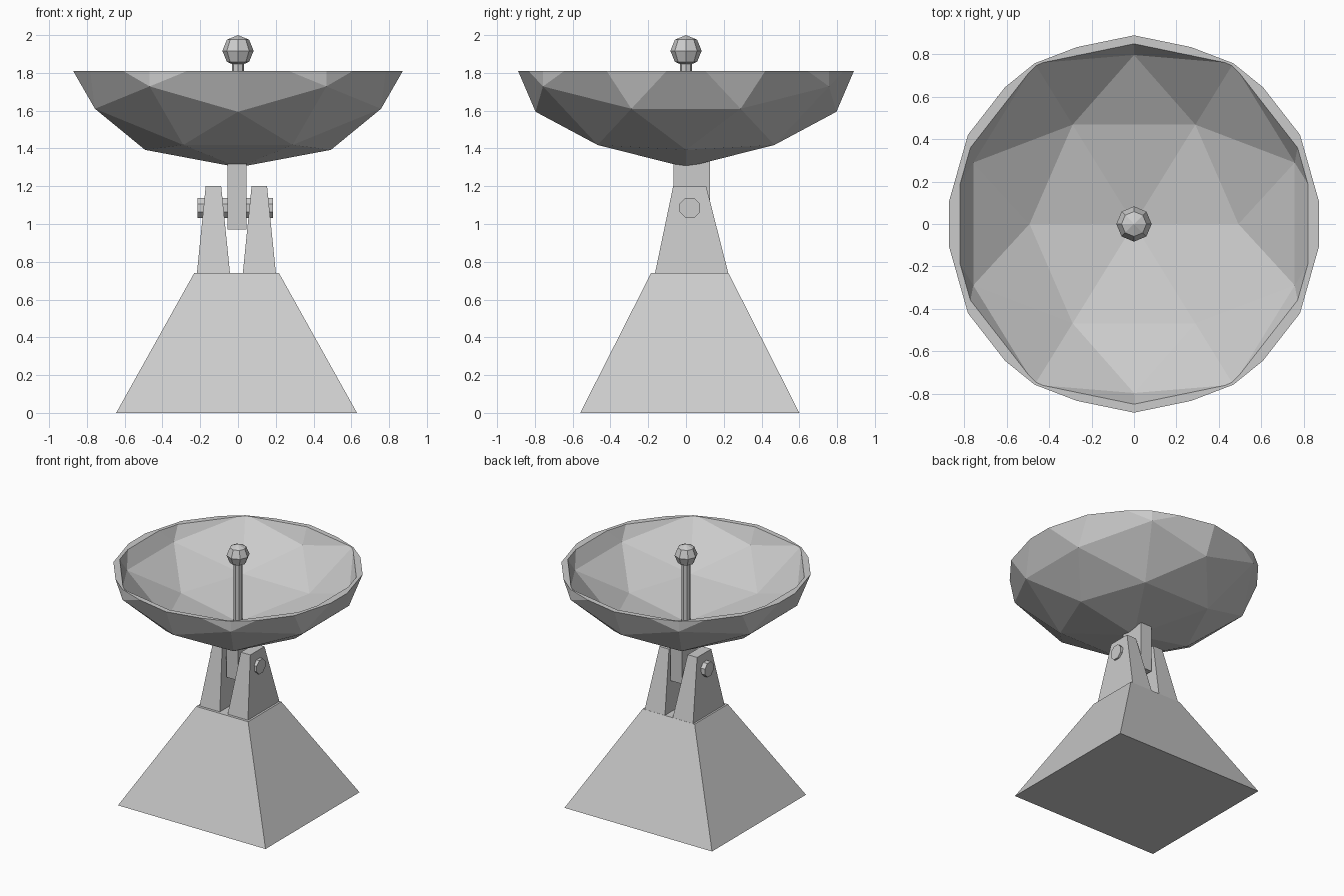
import bpy, bmesh, math
from itertools import combinations
from mathutils import Vector, Matrix

if "Cube" in bpy.data.objects:
    bpy.data.objects.remove(bpy.data.objects["Cube"])


def finish(name, bm):
    bmesh.ops.recalc_face_normals(bm, faces=bm.faces)
    mesh = bpy.data.meshes.new(name)
    bm.to_mesh(mesh)
    bm.free()
    obj = bpy.data.objects.new(name, mesh)
    bpy.context.collection.objects.link(obj)
    return obj


def frustum(name, bottom, top, z0, z1):
    """Tapered block; bottom and top are (x0, x1, y0, y1)."""
    bm = bmesh.new()
    for (x0, x1, y0, y1), z in ((bottom, z0), (top, z1)):
        for x in (x0, x1):
            for y in (y0, y1):
                bm.verts.new((x, y, z))
    bmesh.ops.convex_hull(bm, input=bm.verts)
    bmesh.ops.dissolve_limit(bm, angle_limit=0.01, verts=bm.verts, edges=bm.edges)
    return finish(name, bm)


def rod(name, radius, length, matrix):
    bm = bmesh.new()
    bmesh.ops.create_cone(bm, cap_ends=True, segments=8, radius1=radius,
                          radius2=radius, depth=length, matrix=matrix)
    return finish(name, bm)


def geodesic(centre_z, radius, height):
    """80-face geodesic ball with an edge midpoint at the pole."""
    phi = (1 + 5 ** 0.5) / 2
    corners = []
    for a in (-1, 1):
        for b in (-phi, phi):
            corners += [Vector((a, 0, b)), Vector((0, b, a)), Vector((b, a, 0))]
    mids = [p + q for p, q in combinations(corners, 2) if (p - q).length < 2.1]
    bm = bmesh.new()
    for p in corners + mids:
        n = p.normalized()
        bm.verts.new((n.x * radius, n.y * radius, centre_z + n.z * height))
    bmesh.ops.convex_hull(bm, input=bm.verts)
    return bm


# Pedestal and the two yoke arms
frustum("pedestal", (-0.645, 0.63, -0.56, 0.60), (-0.232, 0.217, -0.185, 0.225), 0, 0.74)
for side, x in (("left", -0.13), ("right", 0.113)):
    frustum(side + "_yoke_arm", (x - 0.088, x + 0.088, -0.165, 0.225),
            (x - 0.041, x + 0.041, -0.068, 0.107), 0.735, 1.20)

# Pivot pin and dish neck
rod("pivot_pin", 0.058, 0.40, Matrix.Translation((-0.015, 0.02, 1.085))
    @ Matrix.Rotation(math.pi / 2, 4, 'Y') @ Matrix.Rotation(math.pi / 8, 4, 'Z'))
neck = (-0.055, 0.045, -0.065, 0.128)
frustum("dish_neck", neck, neck, 0.97, 1.35)

# Dish: capped lower part of a flattened ball, hollowed by a raised copy
bm = geodesic(1.92, 0.936, 0.62)
cut = bmesh.ops.bisect_plane(bm, geom=bm.verts[:] + bm.edges[:] + bm.faces[:],
                             plane_co=(0, 0, 1.81), plane_no=(0, 0, 1), clear_outer=True)
bmesh.ops.holes_fill(bm, edges=[e for e in bm.edges if e.is_boundary], sides=0)
dish = finish("dish", bm)
hollow = finish("dish_hollow_cutter", geodesic(2.013, 0.936, 0.62))
hollow.hide_render = True
hollow.hide_set(True)
mod = dish.modifiers.new("hollow", 'BOOLEAN')
mod.operation = 'DIFFERENCE'
mod.solver = 'EXACT'
mod.object = hollow

# Receiver mast and bulb
rod("receiver_mast", 0.033, 0.52, Matrix.Translation((0, 0, 1.61)))
bm = bmesh.new()
bmesh.ops.create_uvsphere(bm, u_segments=8, v_segments=4, radius=0.083,
                          matrix=Matrix.Translation((0, 0, 1.917)))
finish("receiver_bulb", bm)
